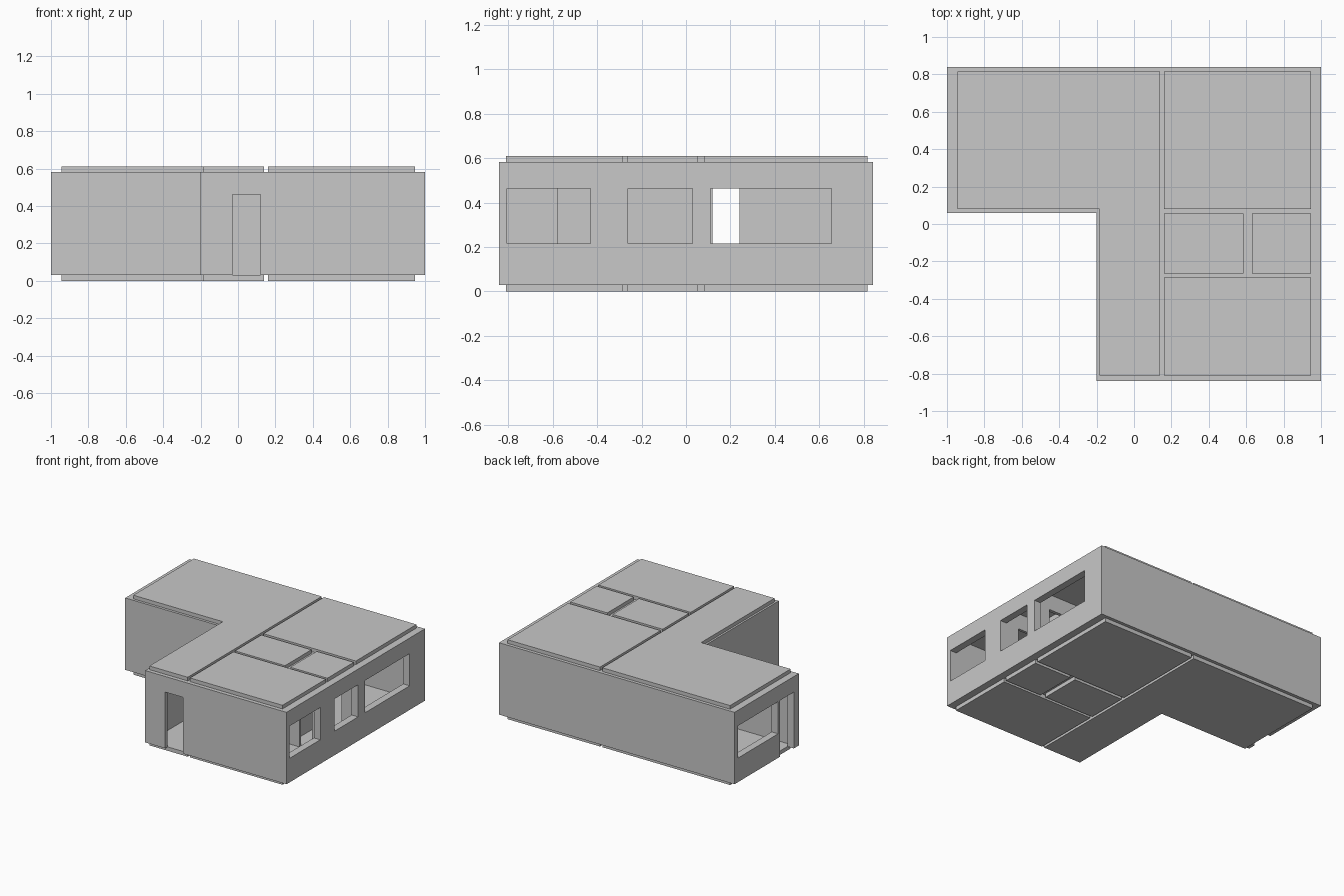
import bpy, bmesh

cube = bpy.data.objects.get("Cube")
if cube:
    bpy.data.objects.remove(cube, do_unlink=True)

grey = bpy.data.materials.new("light grey")
grey.use_nodes = True
grey.diffuse_color = (0.58, 0.58, 0.58, 1)
grey.node_tree.nodes["Principled BSDF"].inputs["Base Color"].default_value = (0.58, 0.58, 0.58, 1)

FLOOR, CEILING, TOP = 0.03, 0.582, 0.61
SILL, HEAD = 0.215, 0.462


def prism(name, outline, z0, z1):
    """Extrude a flat outline between two heights."""
    bm = bmesh.new()
    face = bm.faces.new([bm.verts.new((x, y, z0)) for x, y in outline])
    out = bmesh.ops.extrude_face_region(bm, geom=[face])
    verts = [v for v in out["geom"] if isinstance(v, bmesh.types.BMVert)]
    bmesh.ops.translate(bm, verts=verts, vec=(0, 0, z1 - z0))
    bmesh.ops.recalc_face_normals(bm, faces=bm.faces)
    mesh = bpy.data.meshes.new(name)
    bm.to_mesh(mesh)
    bm.free()
    mesh.materials.append(grey)
    obj = bpy.data.objects.new(name, mesh)
    bpy.context.collection.objects.link(obj)
    return obj


def rect(x0, x1, y0, y1):
    return [(x0, y0), (x1, y0), (x1, y1), (x0, y1)]


def ell(x0, x1, x2, y0, y1, y2):
    """L-shaped outline with its notch at the front, on the -x side."""
    return [(x1, y0), (x2, y0), (x2, y2), (x0, y2), (x0, y1), (x1, y1)]


def carve(target, outline, z0, z1):
    """Cut a prism out of the target and discard the cutter."""
    cutter = prism("cutter", outline, z0, z1)
    cutter.hide_render = True
    mod = target.modifiers.new("carve", "BOOLEAN")
    mod.operation, mod.solver, mod.object = "DIFFERENCE", "EXACT", cutter
    bpy.context.view_layer.update()
    result = target.evaluated_get(bpy.context.evaluated_depsgraph_get())
    mesh = bpy.data.meshes.new_from_object(result)
    target.modifiers.clear()
    target.data = mesh
    bpy.data.objects.remove(cutter, do_unlink=True)


# Room outlines
rooms = {
    "hall": ell(-0.945, -0.185, 0.14, -0.81, 0.08, 0.815),
    "back_room": rect(0.16, 0.945, 0.08, 0.815),
    "store_room": rect(0.16, 0.585, -0.265, 0.055),
    "bath_room": rect(0.63, 0.945, -0.265, 0.055),
    "front_room": rect(0.16, 0.945, -0.81, -0.285),
}

# Walls, hollowed out room by room, with a floor and a roof slab for each
walls = prism("walls", ell(-1, -0.2, 1, -0.84, 0.06, 0.84), FLOOR, CEILING)
for name, outline in rooms.items():
    carve(walls, outline, -0.1, 0.8)
    prism(name + "_floor", outline, 0, FLOOR)
    prism(name + "_roof", outline, CEILING, TOP)

# Windows in the two side walls
for x0, x1, y0, y1 in [
    (0.9, 1.1, -0.805, -0.43),
    (0.9, 1.1, -0.26, 0.03),
    (0.9, 1.1, 0.11, 0.655),
    (-1.1, -0.9, 0.31, 0.8),
]:
    carve(walls, rect(x0, x1, y0, y1), SILL, HEAD)

# Doorways, outer then inner
for x0, x1, y0, y1 in [
    (-0.03, 0.12, -0.9, -0.78),
    (-1.1, -0.9, 0.12, 0.29),
    (0.13, 0.17, -0.575, -0.425),
    (0.13, 0.17, -0.19, -0.04),
    (0.13, 0.17, 0.09, 0.24),
    (0.72, 0.83, -0.3, -0.25),
    (0.73, 0.84, 0.04, 0.1),
]:
    carve(walls, rect(x0, x1, y0, y1), -0.1, HEAD)
